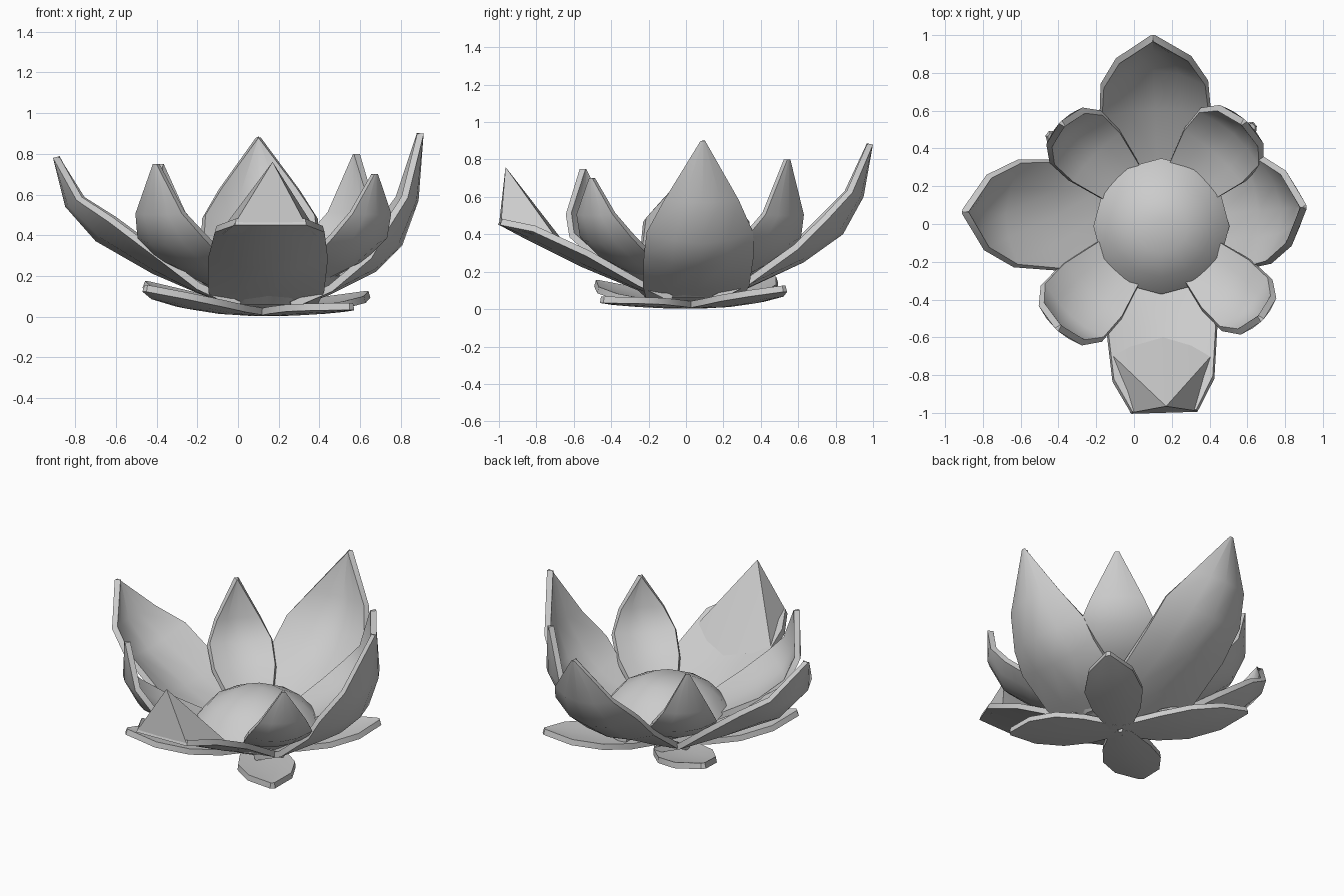
import bpy, bmesh, math
from mathutils import Vector

if "Cube" in bpy.data.objects:
    bpy.data.objects.remove(bpy.data.objects["Cube"])

C = (0.13, 0.03)                       # point where all petals meet
ACROSS = (-1, -0.5, 0, 0.5, 1)


def finish(name, bm, thick=0):
    me = bpy.data.meshes.new(name)
    bm.to_mesh(me)
    bm.free()
    ob = bpy.data.objects.new(name, me)
    bpy.context.collection.objects.link(ob)
    bpy.ops.object.select_all(action='DESELECT')
    bpy.context.view_layer.objects.active = ob
    ob.select_set(True)
    if thick:
        m = ob.modifiers.new("thickness", 'SOLIDIFY')
        m.thickness = thick
        m.offset = 1
        bpy.ops.object.modifier_apply(modifier=m.name)
    bpy.ops.object.shade_smooth_by_angle(angle=math.radians(35))
    return ob


def petal(name, tip, keel, widths, cups, thick=0.035):
    """Cupped petal: keel is (radius, z), edges are lifted along the keel normal."""
    d = Vector((tip[0] - C[0], tip[1] - C[1], 0)).normalized()
    s = Vector((-d.y, d.x, 0))
    bm = bmesh.new()
    rows = []
    for i, (r, z) in enumerate(keel):
        a, b = keel[max(i - 1, 0)], keel[min(i + 1, len(keel) - 1)]
        t = Vector((b[0] - a[0], b[1] - a[1])).normalized()
        n = d * -t.y + Vector((0, 0, t.x))
        k = Vector((C[0], C[1], z)) + d * r
        rows.append([bm.verts.new(k + s * widths[i] * u + n * cups[i] * u * u)
                     for u in ACROSS])
    for p, q in zip(rows, rows[1:]):
        for j in range(len(ACROSS) - 1):
            bm.faces.new((p[j], q[j], q[j + 1], p[j + 1]))
    finish(name, bm, thick)


# four large outer petals
W = (0.25, 0.285, 0.295, 0.285, 0.20, 0.012)
CUP = (0.0, 0.02, 0.08, 0.12, 0.07, 0.0)
petal("large_petal_right", (0.91, 0.09),
      [(0.12, 0.04), (0.32, 0.105), (0.55, 0.22), (0.68, 0.35), (0.76, 0.57), (0.785, 0.90)], W, CUP)
petal("large_petal_left", (-0.91, 0.065),
      [(0.12, 0.04), (0.33, 0.115), (0.55, 0.21), (0.83, 0.37), (0.98, 0.54), (1.04, 0.78)], W, CUP)
petal("large_petal_back", (0.10, 1.0),
      [(0.12, 0.04), (0.31, 0.115), (0.60, 0.25), (0.81, 0.40), (0.92, 0.60), (0.97, 0.88)], W, CUP)
petal("large_petal_front", (0.16, -0.97),
      [(0.12, 0.04), (0.30, 0.105), (0.60, 0.23), (0.88, 0.37), (1.03, 0.45)],
      (0.25, 0.285, 0.295, 0.27, 0.175), (0.0, 0.02, 0.06, 0.05, 0.0))

# upturned tip of the front petal, its inner face sloping up from the petal
bm = bmesh.new()
tip, c1, c2, e1, e2, k = [bm.verts.new(co) for co in (
    (0.17, -0.965, 0.76), (-0.02, -1.0, 0.45), (0.335, -0.99, 0.45),
    (-0.13, -0.68, 0.36), (0.425, -0.68, 0.36), (0.155, -0.60, 0.29))]
for f in ((tip, c1, c2), (tip, e1, c1), (tip, c2, e2), (tip, k, e1), (tip, e2, k),
          (c1, e1, k), (c2, k, e2), (c1, k, c2)):
    bm.faces.new(f)
bmesh.ops.recalc_face_normals(bm, faces=bm.faces)
finish("front_petal_tip", bm)

# four medium petals on the diagonals
for name, x, y, z, w in (("front_left", -0.41, -0.56, 0.75, 1.0), ("front_right", 0.68, -0.51, 0.70, 0.87),
                         ("back_left", -0.39, 0.54, 0.75, 0.88), ("back_right", 0.59, 0.55, 0.80, 1.0)):
    L = math.hypot(x - C[0], y - C[1])
    keel = [(0.08 * L, 0.07), (0.42 * L, 0.165), (0.68 * L, 0.24),
            (0.90 * L, 0.35), (1.0 * L, 0.50), (1.0 * L, z)]
    widths = [w * v for v in (0.08, 0.16, 0.215, 0.22, 0.155)] + [0.012]
    petal("medium_petal_" + name, (x, y), keel, widths, (0, 0.02, 0.04, 0.05, 0.03, 0))

# four low flat petals underneath
for name, x, y, z in (("front_left", -0.46, -0.48, 0.12), ("front_right", 0.56, -0.45, 0.03),
                      ("back_left", -0.46, 0.48, 0.14), ("back_right", 0.64, 0.53, 0.09)):
    L = math.hypot(x - C[0], y - C[1])
    keel = [(f * L, 0.002 + z * f ** 2.2) for f in (0.02, 0.3, 0.55, 0.8, 1.0)]
    petal("low_petal_" + name, (x, y), keel,
          (0.06, 0.14, 0.17, 0.13, 0.015), (0, 0.01, 0.015, 0.01, 0), 0.035)

# domed flower centre
bm = bmesh.new()
N = 12
rings = [[bm.verts.new((0.145 + r * math.cos(2 * math.pi * k / N),
                        -0.012 + r * math.sin(2 * math.pi * k / N), z)) for k in range(N)]
         for r, z in ((0.20, 0.06), (0.36, 0.20), (0.27, 0.30), (0.14, 0.365))]
for p, q in zip(rings, rings[1:]):
    for k in range(N):
        bm.faces.new((p[k], p[(k + 1) % N], q[(k + 1) % N], q[k]))
top = bm.verts.new((0.15, 0.03, 0.385))
for k in range(N):
    bm.faces.new((rings[-1][k], rings[-1][(k + 1) % N], top))
bm.faces.new(rings[0][::-1])
finish("flower_centre", bm)
